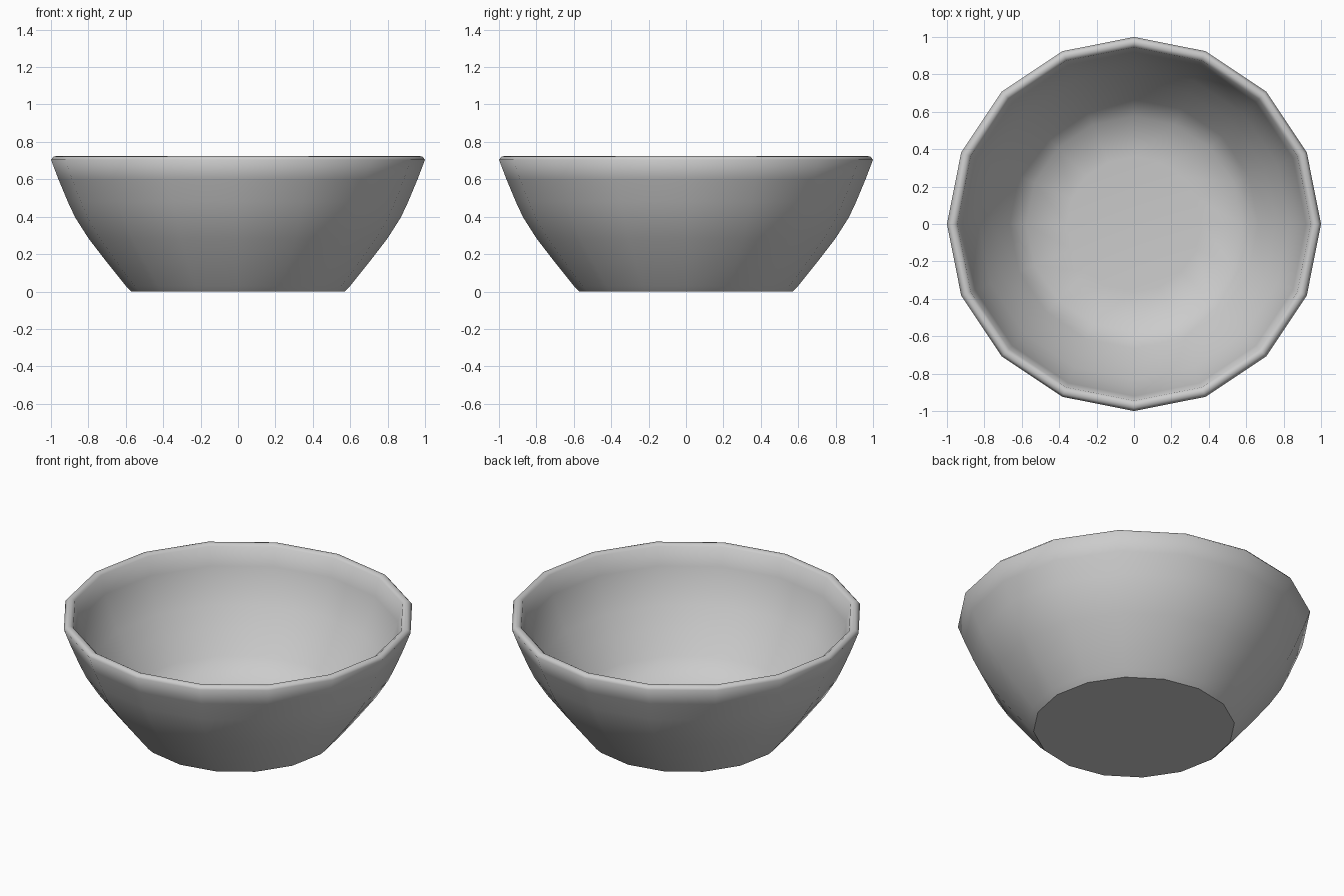
import bpy, bmesh, math

if "Cube" in bpy.data.objects:
    bpy.data.objects.remove(bpy.data.objects["Cube"])

SIDES = 16

# profile from the underside, up the outer wall, over the rim, down to the inner floor
profile = [(0.57, 0.0), (0.60, 0.03), (0.70, 0.155), (0.80, 0.285), (0.87, 0.395),
           (0.91, 0.48), (0.96, 0.60), (1.0, 0.705), (0.985, 0.722), (0.965, 0.725),
           (0.945, 0.712), (0.92, 0.60), (0.875, 0.48), (0.83, 0.395),
           (0.76, 0.285), (0.665, 0.155), (0.575, 0.05), (0.36, 0.03)]

bm = bmesh.new()
rings = []
for r, z in profile:
    rings.append([bm.verts.new((r * math.cos(2 * math.pi * i / SIDES),
                                r * math.sin(2 * math.pi * i / SIDES), z))
                  for i in range(SIDES)])

# walls and rim
for a, b in zip(rings, rings[1:]):
    for i in range(SIDES):
        j = (i + 1) % SIDES
        bm.faces.new((a[i], a[j], b[j], b[i]))

# underside and inner floor
base = bm.faces.new(rings[0][::-1])
bm.faces.new(rings[-1])
bmesh.ops.recalc_face_normals(bm, faces=bm.faces)

# smooth body with a crisp foot edge
for f in bm.faces:
    f.smooth = True
for e in base.edges:
    e.smooth = False

mesh = bpy.data.meshes.new("bowl")
bm.to_mesh(mesh)
bm.free()
bpy.context.collection.objects.link(bpy.data.objects.new("bowl", mesh))
